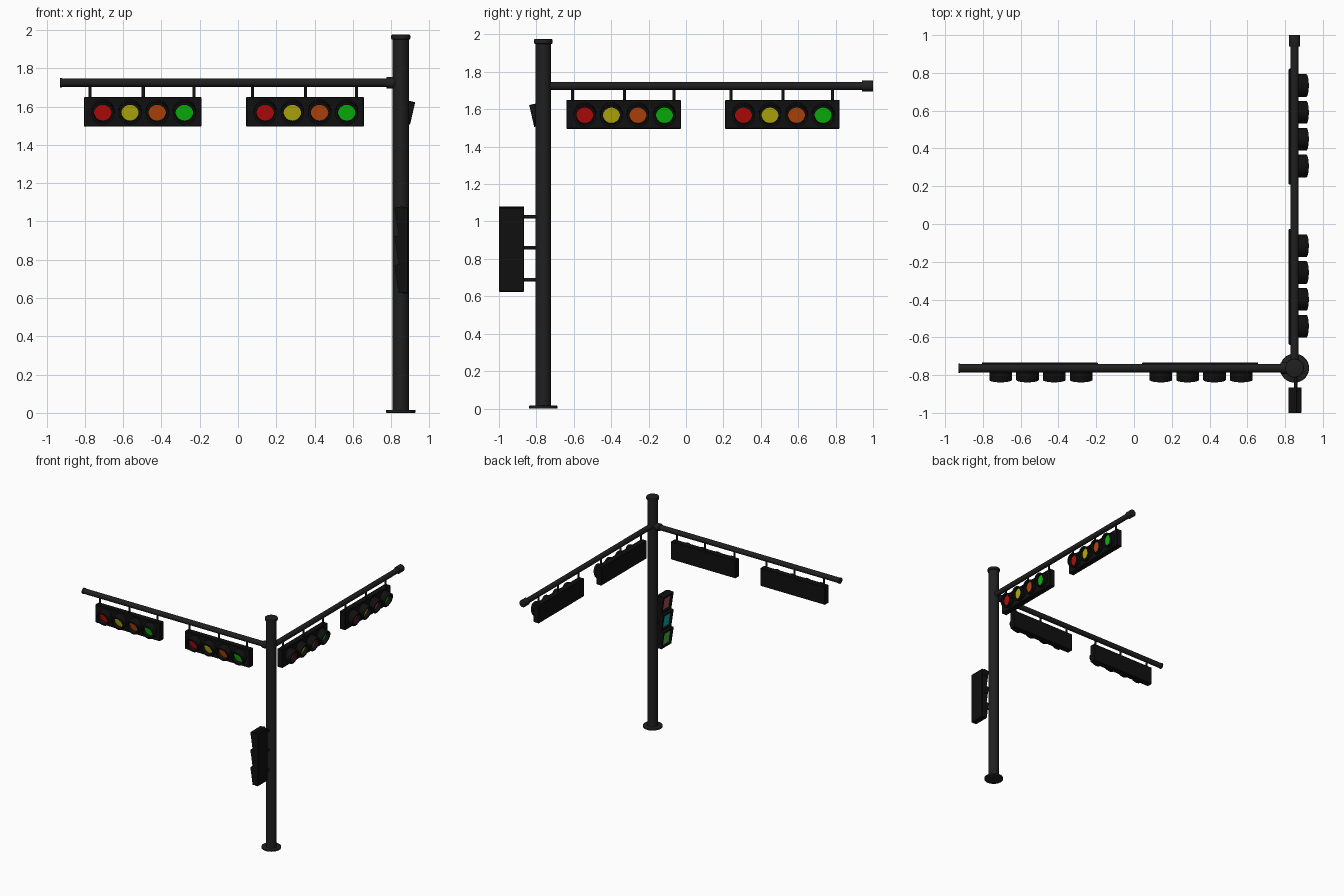
import bpy, bmesh
from math import sin, cos, pi, radians
from mathutils import Matrix, Vector

if "Cube" in bpy.data.objects:
    bpy.data.objects.remove(bpy.data.objects["Cube"])


def material(name, r, g, b):
    m = bpy.data.materials.new(name)
    m.diffuse_color = (r, g, b, 1)
    m.use_nodes = True
    m.node_tree.nodes["Principled BSDF"].inputs["Base Color"].default_value = m.diffuse_color
    return m


METAL = material("dark_metal", .014, .014, .014)
BLACK = material("housing_black", .005, .005, .005)
LAMPS = [("red", material("lamp_red", .5, .004, .004)),
         ("yellow", material("lamp_yellow", .5, .45, .004)),
         ("orange", material("lamp_orange", .5, .065, .004)),
         ("green", material("lamp_green", .004, .5, .004))]
PANELS = [("red", material("panel_red", .4, .08, .08)),
          ("teal", material("panel_teal", .004, .4, .4)),
          ("green", material("panel_green", .08, .4, .08))]
ID = Matrix.Identity(4)


def finish(name, bm, mat, matrix=ID):
    bm.transform(matrix)
    bmesh.ops.recalc_face_normals(bm, faces=bm.faces)
    me = bpy.data.meshes.new(name)
    bm.to_mesh(me)
    bm.free()
    me.materials.append(mat)
    ob = bpy.data.objects.new(name, me)
    bpy.context.collection.objects.link(ob)
    return ob


def rod(name, p, q, r, mat=METAL, matrix=ID, bevel=0, sides=32):
    p, q = Vector(p), Vector(q)
    bm = bmesh.new()
    bmesh.ops.create_cone(bm, cap_ends=True, segments=sides, radius1=r, radius2=r, depth=(q - p).length)
    if bevel:
        rims = [e for e in bm.edges if any(len(f.verts) > 4 for f in e.link_faces)]
        bmesh.ops.bevel(bm, geom=rims, offset=bevel, segments=2, affect='EDGES', profile=.5)
    place = Matrix.Translation((p + q) / 2) @ (q - p).to_track_quat('Z', 'Y').to_matrix().to_4x4()
    return finish(name, bm, mat, matrix @ place)


def box(name, lo, hi, matrix=ID, bevel=.004):
    lo, hi = Vector(lo), Vector(hi)
    bm = bmesh.new()
    bmesh.ops.create_cube(bm, size=1, matrix=Matrix.Translation((lo + hi) / 2) @ Matrix.Diagonal((*(hi - lo), 1)))
    bmesh.ops.bevel(bm, geom=bm.edges[:], offset=bevel, segments=1, affect='EDGES')
    return finish(name, bm, BLACK, matrix)


def circle(r, n=32):
    return [(r * cos(2 * pi * i / n), r * sin(2 * pi * i / n)) for i in range(n)]


def rect(w, h):
    return [(-w / 2, -h / 2), (w / 2, -h / 2), (w / 2, h / 2), (-w / 2, h / 2)]


def hooded_lens(name, outer, inner, length, recess, mat, matrix):
    """Tube whose mouth is at local z = 0, with a coloured lens set back inside."""
    bm = bmesh.new()
    loops = [[bm.verts.new((x, y, z)) for x, y in pts]
             for pts, z in ((outer, -length), (outer, 0), (inner, 0), (inner, -recess))]
    n = len(outer)
    for a, b in zip(loops, loops[1:]):
        for i in range(n):
            bm.faces.new((a[i], a[(i + 1) % n], b[(i + 1) % n], b[i]))
    bm.faces.new(loops[0])
    bm.faces.new(loops[3])
    finish(name + "_hood", bm, BLACK, matrix)
    bm = bmesh.new()
    bm.faces.new([bm.verts.new((x, y, .002 - recess)) for x, y in inner])
    bm.faces.ensure_lookup_table()
    ob = finish(name + "_lens", bm, mat, matrix)
    # lens must face the mouth of the hood
    if ob.data.polygons[0].normal.dot(matrix.to_3x3() @ Vector((0, 0, 1))) < 0:
        ob.data.flip_normals()


PX, PY, ARM_Z = .85, -.763, 1.725

# pole
rod("pole", (PX, PY, 0), (PX, PY, 1.96), .042)
rod("pole_cap", (PX, PY, 1.95), (PX, PY, 1.975), .05, bevel=.005)
rod("pole_base", (PX, PY, 0), (PX, PY, .015), .077, bevel=.004)


def signal_arm(tag, m):
    rod(tag + "_arm", (-.93, PY, ARM_Z), (.83, PY, ARM_Z), .022, matrix=m)
    rod(tag + "_arm_tip", (-.93, PY, ARM_Z), (-.92, PY, ARM_Z), .025, matrix=m)
    rod(tag + "_arm_collar", (.775, PY, ARM_Z), (.835, PY, ARM_Z), .03, matrix=m, bevel=.003)
    for k, cx in enumerate((-.498, .35)):
        name = f"{tag}_signal_{k + 1}"
        box(name + "_housing", (cx - .307, -.783, 1.495), (cx + .307, -.732, 1.65), m)
        # hangers
        for i, dx in enumerate((-.275, .003, .268)):
            rod(f"{name}_hanger_{i + 1}", (cx + dx, PY, 1.64), (cx + dx, PY, ARM_Z), .008, matrix=m, sides=12)
        # hooded lamps, tipped down toward the road
        for i, (color, mat) in enumerate(LAMPS):
            place = Matrix.Translation((cx + .005 + (i - 1.5) * .142, -.825, 1.564)) @ Matrix.Rotation(radians(103), 4, 'X')
            hooded_lens(f"{name}_{color}", circle(.06), circle(.046), .06, .03, mat, m @ place)


signal_arm("front", ID)
signal_arm("side", Matrix.Translation((PX + PY, .165, 0)) @ Matrix.Rotation(pi / 2, 4, 'Z'))

# pedestrian signal, facing -x
box("crossing_signal_housing", (.858, -1, .624), (.888, -.865, 1.074))
for i, z in enumerate((1.025, .86, .688)):
    rod(f"crossing_bracket_{i + 1}", (.857, -.87, z), (.857, PY, z), .009, sides=12)
face = Matrix.Rotation(-pi / 2, 4, 'Z') @ Matrix.Rotation(radians(98.5), 4, 'X')
for i, (color, mat) in enumerate(PANELS):
    place = Matrix.Translation((.828, -.9325, .999 - .15 * i)) @ face
    hooded_lens("crossing_" + color, rect(.135, .148), rect(.105, .118), .045, .018, mat, place)

# smooth the round parts, keep the edges sharp
bpy.ops.object.select_all(action='SELECT')
bpy.context.view_layer.objects.active = bpy.data.objects["pole"]
bpy.ops.object.shade_smooth_by_angle(angle=radians(30))
